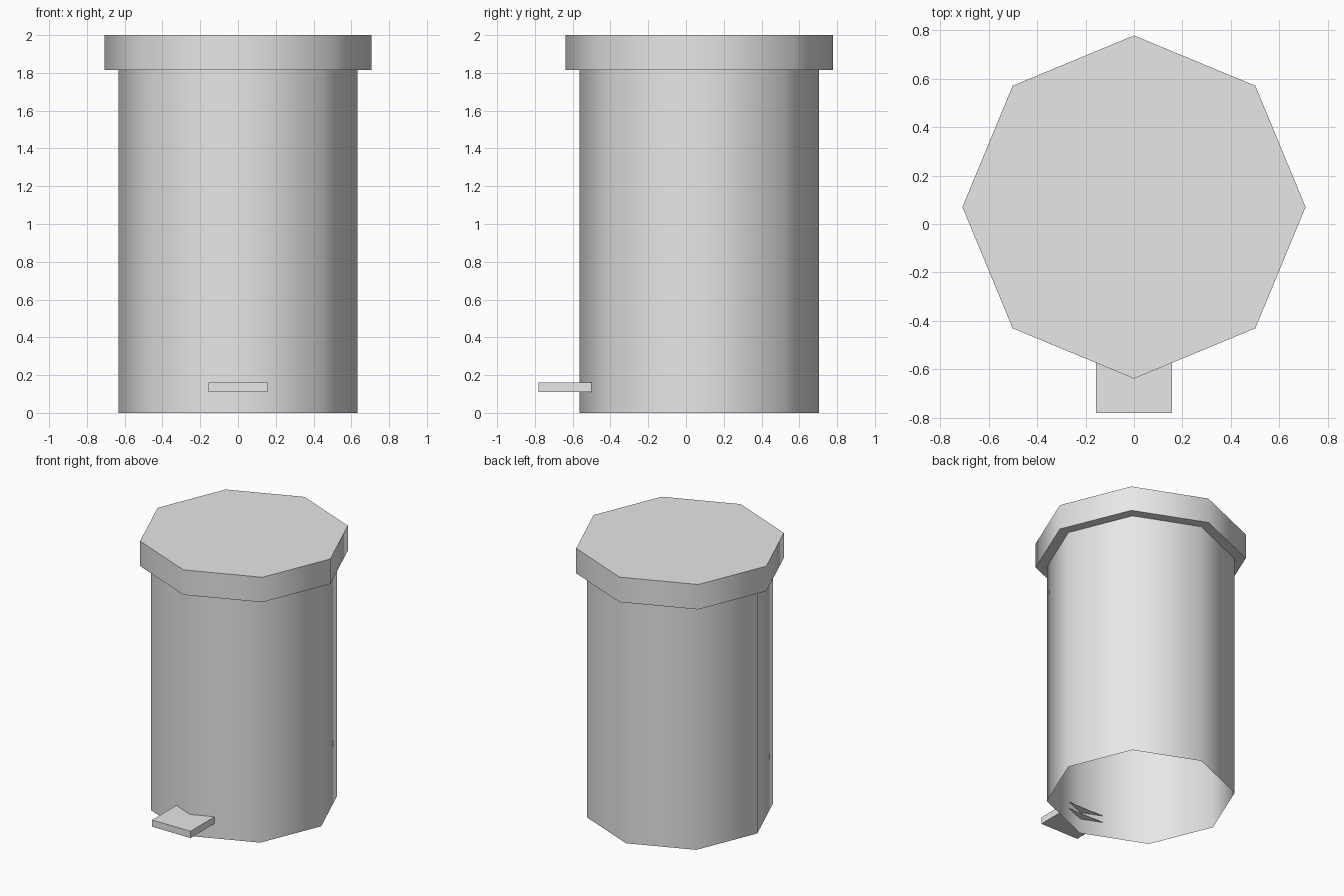
import bpy
import bmesh
from mathutils import Matrix, Vector

cube = bpy.data.objects.get("Cube")
if cube:
    bpy.data.objects.remove(cube, do_unlink=True)

grey = bpy.data.materials.new("light_grey")
grey.use_nodes = True
grey.diffuse_color = (0.8, 0.8, 0.8, 1)
grey.node_tree.nodes["Principled BSDF"].inputs["Base Color"].default_value = (0.8, 0.8, 0.8, 1)

CENTRE_Y = 0.07


def finish(name, bm):
    mesh = bpy.data.meshes.new(name)
    bm.to_mesh(mesh)
    bm.free()
    mesh.materials.append(grey)
    obj = bpy.data.objects.new(name, mesh)
    bpy.context.collection.objects.link(obj)
    return obj


def octagon_prism(name, radius, z0, z1, capped):
    """Eight-sided drum with rounded-looking sides and flat caps."""
    bm = bmesh.new()
    place = Matrix.Translation((0, CENTRE_Y, (z0 + z1) / 2))
    bmesh.ops.create_cone(bm, cap_ends=capped, segments=8, radius1=radius,
                          radius2=radius, depth=z1 - z0, matrix=place)
    for face in bm.faces:
        face.smooth = abs(face.normal.z) < 0.5
    for edge in bm.edges:
        # Rims stay crisp, upright edges blend
        edge.smooth = abs(edge.verts[0].co.z - edge.verts[1].co.z) > 0.01
    return finish(name, bm)


# Bin body, open underneath, and its overhanging lid
octagon_prism("bin_body", 0.633, 0, 1.815, False)
octagon_prism("lid", 0.708, 1.815, 2, True)

# Foot pedal, open where it enters the body
bm = bmesh.new()
size = Vector((0.314, 0.28, 0.05))
place = Matrix.Translation((0, -0.64, 0.135)) @ Matrix.Diagonal(size.to_4d())
bmesh.ops.create_cube(bm, size=1, matrix=place)
bm.normal_update()
back = [f for f in bm.faces if f.normal.y > 0.9]
bmesh.ops.delete(bm, geom=back, context='FACES')
finish("foot_pedal", bm)
